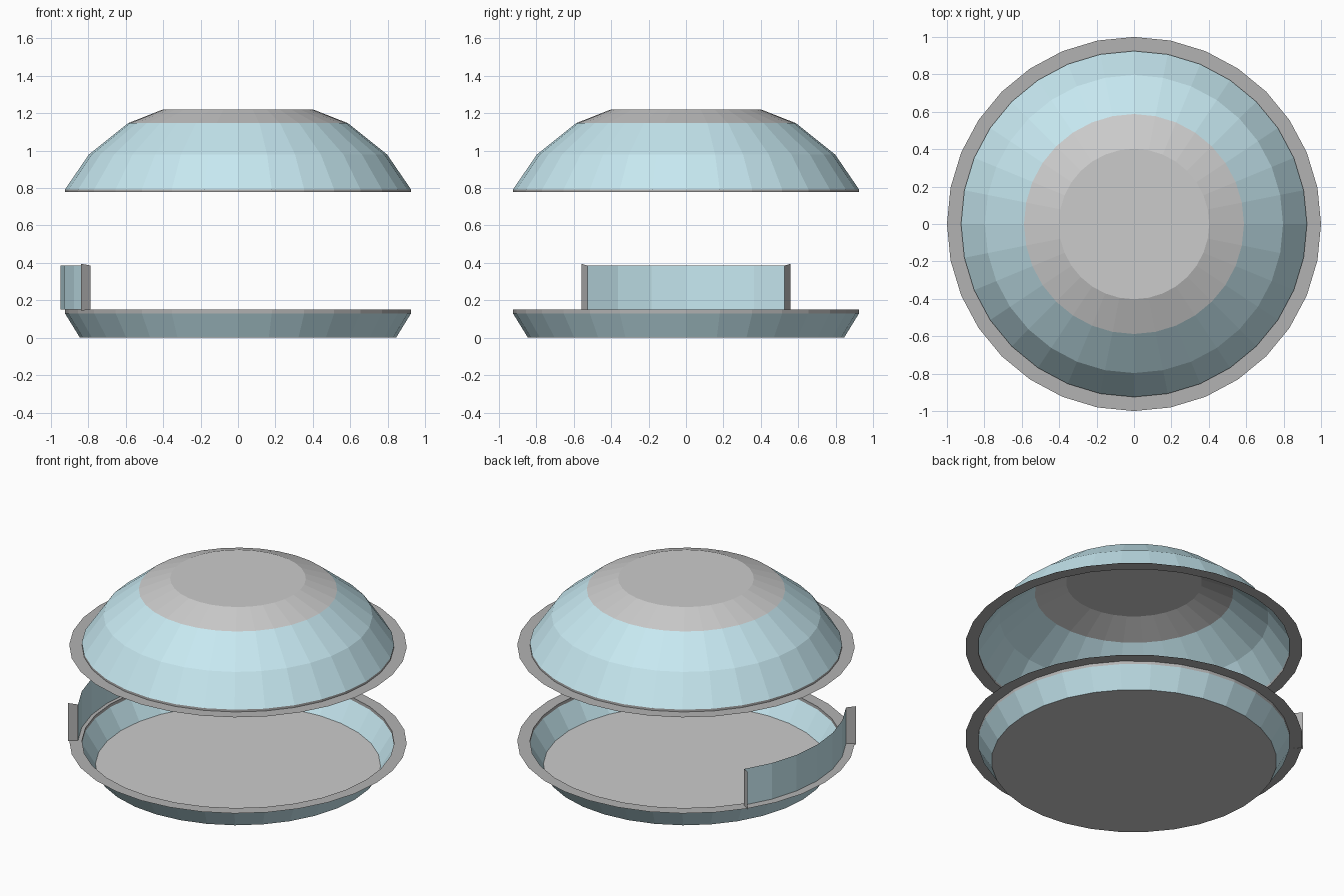
import bpy, bmesh
from math import cos, sin, radians

if "Cube" in bpy.data.objects:
    bpy.data.objects.remove(bpy.data.objects["Cube"])

SIDES = 32


def material(name, colour):
    m = bpy.data.materials.new(name)
    m.diffuse_color = (*colour, 1)
    m.use_nodes = True
    m.node_tree.nodes["Principled BSDF"].inputs["Base Color"].default_value = m.diffuse_color
    return m


BLUE = material("blue_glass", (0.57, 0.81, 0.88))
DARK = material("dark_trim", (0.45, 0.45, 0.45))


def sweep(name, profile, mat=None, start=0, steps=SIDES, cap=False):
    """Sweep an (r, z) profile around z; cap closes the last ring with a disc."""
    bm = bmesh.new()
    full = steps == SIDES
    rings = []
    for r, z in profile:
        ring = []
        for i in range(steps if full else steps + 1):
            a = radians(start + i * 360 / SIDES)
            ring.append(bm.verts.new((r * cos(a), r * sin(a), z)))
        rings.append(ring)
    for lo, hi in zip(rings, rings[1:]):
        for i in range(steps):
            j = (i + 1) % len(lo)
            bm.faces.new((lo[i], lo[j], hi[j], hi[i]))
    if cap:
        bm.faces.new(rings[-1])
    return finish(name, bm, mat)


def finish(name, bm, mat):
    mesh = bpy.data.meshes.new(name)
    bm.to_mesh(mesh)
    bm.free()
    if mat:
        mesh.materials.append(mat)
    obj = bpy.data.objects.new(name, mesh)
    bpy.context.collection.objects.link(obj)
    return obj


# Shallow base dish: floor, sloping wall, trim flange
floor = sweep("base_floor", [(0.845, 0)], cap=True)
sweep("base_wall", [(0.845, 0), (0.925, 0.13)], BLUE)
sweep("base_flange", [(0.925, 0.13), (0.925, 0.15), (1.0, 0.15)][::1], DARK)

# Raised domed lid: trim flange, blue dome, grey crown
sweep("lid_flange", [(1.0, 0.778), (0.925, 0.778), (0.925, 0.793)], DARK)
sweep("lid_dome", [(0.925, 0.793), (0.797, 0.98), (0.588, 1.147)], BLUE)
sweep("lid_crown", [(0.588, 1.147), (0.402, 1.22)], cap=True)

# Curved panel standing on the left of the base flange
HALF = 3 * 360 / SIDES
sweep("side_panel", [(0.948, 0.15), (0.948, 0.386)], BLUE, 180 - HALF, 6)

# Upright tabs at both ends of the panel
for label, sign in (("back", 1), ("front", -1)):
    a = radians(180 - sign * HALF)
    bm = bmesh.new()
    pts = [(0.948, 0.15), (1.008, 0.145), (1.008, 0.395), (0.948, 0.386)]
    bm.faces.new([bm.verts.new((r * cos(a), r * sin(a), z)) for r, z in pts])
    finish("panel_tab_" + label, bm, DARK)
